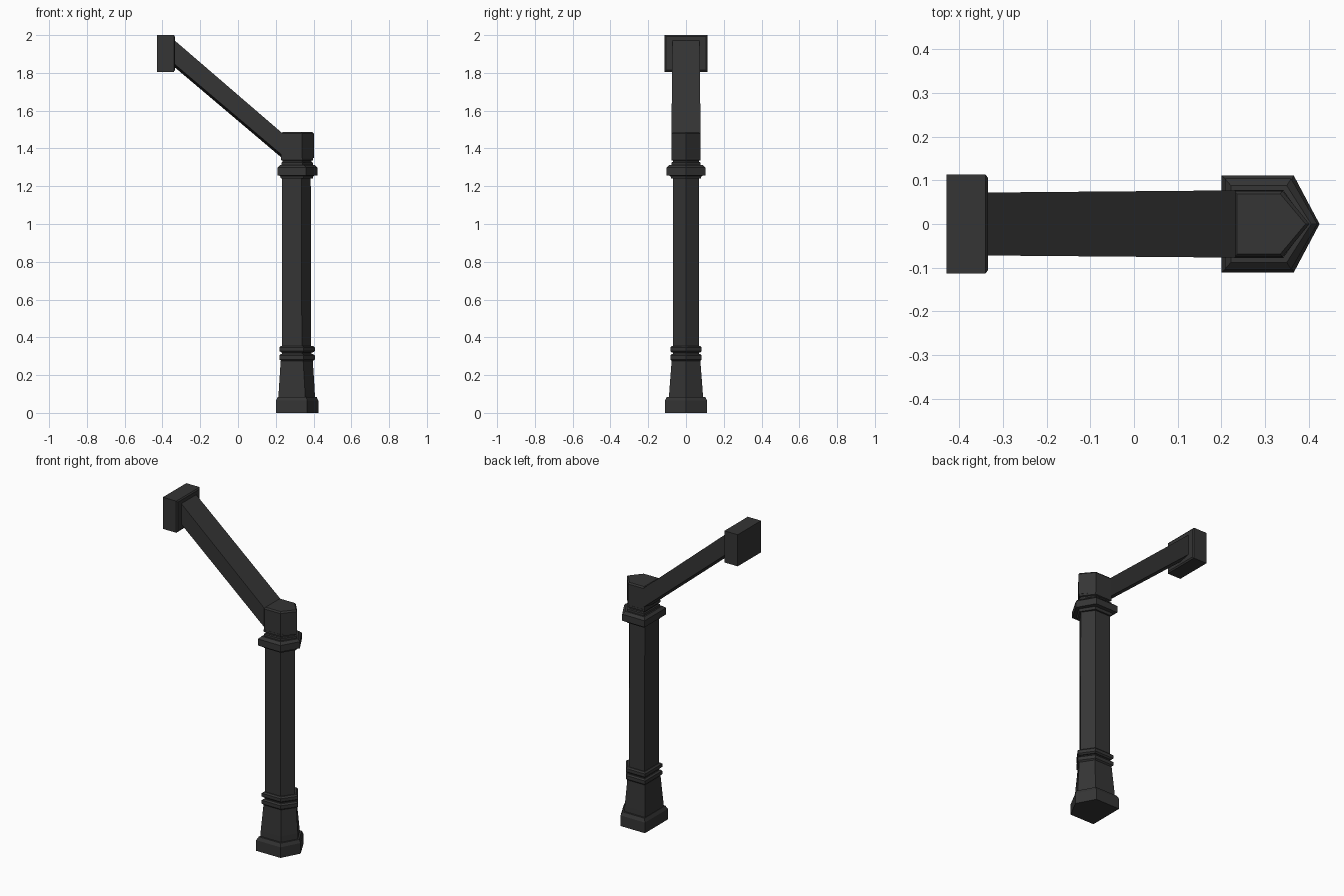
import bpy, bmesh

if "Cube" in bpy.data.objects:
    bpy.data.objects.remove(bpy.data.objects["Cube"])

iron = bpy.data.materials.new("dark_iron")
iron.diffuse_color = (0.035, 0.035, 0.035, 1)
iron.use_nodes = True
iron.node_tree.nodes["Principled BSDF"].inputs["Base Color"].default_value = iron.diffuse_color


def loft(name, rings):
    """Skin a stack of rings with equal point counts and cap both ends."""
    bm = bmesh.new()
    loops = [[bm.verts.new(p) for p in ring] for ring in rings]
    n = len(loops[0])
    for a, b in zip(loops, loops[1:]):
        for i in range(n):
            j = (i + 1) % n
            bm.faces.new((a[i], a[j], b[j], b[i]))
    bm.faces.new(loops[0])
    bm.faces.new(loops[-1])
    bmesh.ops.recalc_face_normals(bm, faces=bm.faces)
    mesh = bpy.data.meshes.new(name)
    bm.to_mesh(mesh)
    bm.free()
    mesh.materials.append(iron)
    obj = bpy.data.objects.new(name, mesh)
    bpy.context.collection.objects.link(obj)
    return obj


def pentagon(z, back, shoulder, tip, half):
    """House-shaped section: flat towards -x, pointed towards +x."""
    return [(back, -half, z), (shoulder, -half, z), (tip, 0, z),
            (shoulder, half, z), (back, half, z)]


def column(name, sections):
    return loft(name, [pentagon(*s) for s in sections])


# Stepped foot and tapering pedestal
column("plinth", [(0, .201, .366, .425, .111), (.065, .201, .366, .425, .111),
                  (.085, .211, .361, .416, .101)])
column("pedestal", [(.085, .214, .355, .407, .09), (.12, .216, .354, .406, .088),
                    (.275, .226, .345, .396, .076)])

# Two mouldings with a recess between them
for i, (z0, z1) in enumerate([(.275, .312), (.32, .355)]):
    column(f"lower_moulding_{i + 1}",
           [(z0, .228, .344, .396, .075), (z0 + .008, .219, .348, .407, .083),
            (z1 - .008, .219, .348, .407, .083), (z1, .228, .344, .396, .075)])

# Long shaft, running through the mouldings
column("shaft", [(.27, .232, .338, .388, .07), (1.25, .232, .336, .385, .068)])

# Wide collar below the head
column("collar", [(1.24, .228, .345, .395, .078), (1.255, .222, .348, .4, .083),
                  (1.258, .208, .36, .42, .104), (1.298, .208, .36, .42, .104),
                  (1.312, .222, .35, .406, .088)])
column("neck", [(1.312, .23, .342, .396, .078), (1.325, .23, .342, .396, .078),
                (1.328, .236, .338, .388, .07), (1.335, .236, .338, .388, .07),
                (1.338, .228, .342, .398, .077), (1.35, .228, .342, .398, .077)])
column("head", [(1.35, .228, .34, .402, .076), (1.478, .228, .34, .402, .076),
                (1.487, .236, .335, .393, .069)])


# Sloping arm with a shallow keel underneath
def arm_section(x, top, bottom, half):
    return [(x, -half, top), (x, half, top), (x, half, bottom + .016),
            (x, 0, bottom), (x, -half, bottom + .016)]


loft("arm", [arm_section(-.345, 1.98, 1.838, .072),
             arm_section(.232, 1.483, 1.35, .077)])


# End plate with a chamfered edge around the arm
def plate_section(x, inset):
    h, z0, z1 = .113 - inset, 1.806 + inset, 2.0 - inset
    return [(x, -h, z0), (x, h, z0), (x, h, z1), (x, -h, z1)]


loft("end_plate", [plate_section(-.43, 0), plate_section(-.34, 0),
                   plate_section(-.334, .008)])
